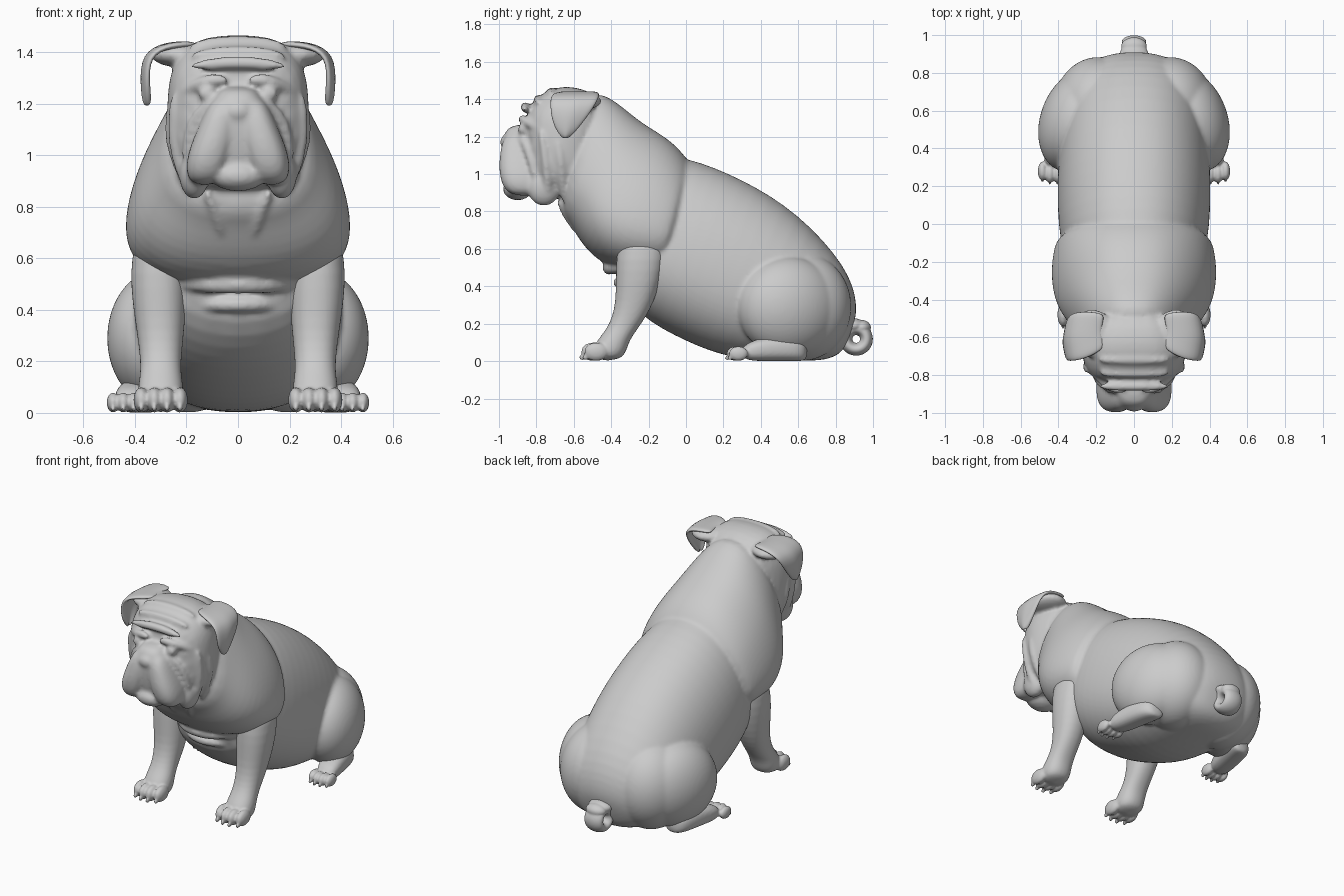
import bpy, bmesh, math
from mathutils import Matrix, Vector

cube = bpy.data.objects.get("Cube")
if cube:
    bpy.data.objects.remove(cube, do_unlink=True)

grey = bpy.data.materials.new("clay_grey")
grey.use_nodes = True
COLOUR = (.6, .6, .6, 1)
grey.diffuse_color = COLOUR
for node in grey.node_tree.nodes:
    if node.type == 'BSDF_PRINCIPLED':
        node.inputs["Base Color"].default_value = COLOUR


def power(value, exponent):
    return math.copysign(abs(value) ** exponent, value)


def loft(bm, rings, squareness=1, droop=0, count=24):
    """Skin rings of (centre, side axis, up axis); droop widens the lower half."""
    loops = []
    for centre, side, up in rings:
        loop = []
        for i in range(count):
            angle = math.tau * i / count
            across = power(math.sin(angle), squareness)
            height = power(math.cos(angle), squareness)
            loop.append(bm.verts.new(Vector(centre) + Vector(up) * height
                                     + Vector(side) * across * (1 - droop * height)))
        loops.append(loop)
    for a, b in zip(loops, loops[1:]):
        for i in range(count):
            j = (i + 1) % count
            bm.faces.new((a[i], a[j], b[j], b[i]))
    bm.faces.new(loops[0])
    bm.faces.new(loops[-1])


def trunk(bm, spec, squareness, droop):
    """Rings given by upper point, lower point (y, z) and half width."""
    rings = []
    for top_y, top_z, low_y, low_z, width in spec:
        top, low = Vector((0, top_y, top_z)), Vector((0, low_y, low_z))
        rings.append(((top + low) / 2, (width, 0, 0), (top - low) / 2))
    loft(bm, rings, squareness, droop)


def limb(bm, spec, side=1, squareness=.9):
    """Horizontal rings of x, y, z and two radii."""
    rings = [((side * x, y, z), (wide, 0, 0), (0, deep, 0)) for x, y, z, wide, deep in spec]
    loft(bm, rings, squareness)


def fold(bm, points, radius):
    """Rounded skin roll along a few points, thin at both ends."""
    points = [Vector(point) for point in points]
    last = len(points) - 1
    rings = []
    for i, point in enumerate(points):
        along = (points[min(i + 1, last)] - points[max(i - 1, 0)]).normalized()
        side = along.orthogonal() if i == 0 else side - along * side.dot(along)
        side.normalize()
        size = radius / 2 if i in (0, last) else radius
        rings.append((point, side * size, along.cross(side) * size))
    loft(bm, rings, count=10)


def blob(bm, centre, radii, turn=0):
    matrix = (Matrix.Translation(centre) @ Matrix.Rotation(math.radians(turn), 4, 'Z')
              @ Matrix.Diagonal((*radii, 1)))
    bmesh.ops.create_uvsphere(bm, u_segments=20, v_segments=14, radius=1, matrix=matrix)


def toes(bm, x, y, spacing):
    """Four toes with claws, the middle two set forward."""
    for i in range(4):
        toe_x = x + (i - 1.5) * spacing
        toe_y = y - (spacing / 3 if i in (1, 2) else 0)
        blob(bm, (toe_x, toe_y, spacing), (spacing * .62, spacing * 1.3, spacing))
        blob(bm, (toe_x, toe_y - spacing * 1.15, spacing * .4),
             (spacing * .22, spacing * .36, spacing * .32))


def finish(name, bm, voxel=0, mirror=False, thick=0, relax=4):
    bmesh.ops.recalc_face_normals(bm, faces=bm.faces)
    mesh = bpy.data.meshes.new(name)
    bm.to_mesh(mesh)
    bm.free()
    mesh.materials.append(grey)
    mesh.polygons.foreach_set("use_smooth", [True] * len(mesh.polygons))
    ob = bpy.data.objects.new(name, mesh)
    bpy.context.collection.objects.link(ob)
    if thick:
        mod = ob.modifiers.new("thickness", 'SOLIDIFY')
        mod.thickness, mod.offset = thick, 0
    mod = ob.modifiers.new("rounding", 'SUBSURF')
    mod.levels = mod.render_levels = 2
    if voxel:
        mod = ob.modifiers.new("fuse", 'REMESH')
        mod.mode, mod.voxel_size, mod.use_smooth_shade = 'VOXEL', voxel, True
        mod = ob.modifiers.new("relax", 'SMOOTH')
        mod.factor, mod.iterations = .5, relax
    if mirror:
        ob.modifiers.new("mirror", 'MIRROR').use_mirror_merge = False


# Body: barrel torso, shoulder mantle, haunches and head fused into one skin
body = bmesh.new()
trunk(body, [(.9, .2, .85, .05, .1), (.92, .3, .75, 0, .25), (.87, .5, .6, 0, .35),
             (.6, .8, .25, 0, .4), (.3, .98, 0, .1, .41), (0, 1.1, -.25, .23, .39),
             (-.2, 1.1, -.43, .46, .3)], squareness=.9, droop=.1)
trunk(body, [(.05, 1, -.1, .5, .36), (0, 1.1, -.15, .46, .41), (-.1, 1.2, -.4, .48, .43),
             (-.25, 1.28, -.55, .6, .39), (-.4, 1.42, -.62, .74, .3),
             (-.55, 1.46, -.7, .8, .25)], squareness=.85, droop=.25)
# Skull
trunk(body, [(-.4, 1.4, -.5, .85, .2), (-.6, 1.48, -.6, .85, .28),
             (-.74, 1.46, -.72, .87, .28), (-.88, 1.35, -.85, .9, .2)],
      squareness=.7, droop=0)
# Muzzle, nose and chin
limb(body, [(0, -.84, 1.27, .07, .1), (0, -.86, 1.2, .11, .13),
            (0, -.85, 1, .19, .12), (0, -.83, .9, .16, .1)], squareness=.75)
blob(body, (0, -.95, 1.17), (.06, .045, .045))
blob(body, (0, -.9, .92), (.11, .08, .06))
# Chest rolls and forehead wrinkles
steps = [i / 2 for i in range(-2, 3)]
for y, z, width, radius in ((-.48, .6, .34, .05), (-.42, .5, .24, .04), (-.37, .42, .2, .03)):
    fold(body, [(t * width, y + t * t * width / 2, z) for t in steps], radius)
for i in range(3):
    fold(body, [(t * .19, -.72 - i * .07, 1.44 - i * .04 - t * t / 60) for t in steps], .026)
for s in (-1, 1):
    # Hanging lips that part below the nose
    limb(body, [(.05, -.87, 1.24, .05, .1), (.08, -.88, 1.1, .08, .12),
                (.12, -.88, .97, .09, .12), (.13, -.86, .88, .06, .09)], s, squareness=.8)
    # Cheek flews, eyes and ear roots
    blob(body, (s * .17, -.76, .93), (.06, .09, .1))
    blob(body, (s * .12, -.87, 1.24), (.035, .03, .03))
    blob(body, (s * .22, -.58, 1.39), (.12, .13, .05))
    # Haunch: thigh turned outward and rounded buttock behind it
    blob(body, (s * .3, .55, .29), (.2, .29, .27), turn=s * 20)
    blob(body, (s * .19, .62, .29), (.24, .27, .29))
    # Brow, under-eye and cheek folds
    fold(body, [(s * .03, -.88, 1.29), (s * .12, -.88, 1.3), (s * .24, -.77, 1.23)], .03)
    fold(body, [(s * .08, -.9, 1.22), (s * .18, -.84, 1.15), (s * .21, -.8, .95)], .03)
    for back in (0, .08):
        fold(body, [(s * .25, -.78 + back, 1.24), (s * (.25 + back / 4), -.75 + back, 1.1),
                    (s * .23, -.74 + back, .96), (s * .18, -.73 + back, .84)], .028)
    # Throat folds running down to the chest
    fold(body, [(s * .13, -.69, .87), (s * .07, -.62, .75), (s * .05, -.53, .64)], .03)
finish("body", body, voxel=.012)

# Folded ears
ears = bmesh.new()
rows = []
for x, z, back, front in ((.17, 1.43, -.47, -.66), (.28, 1.43, -.46, -.72),
                          (.37, 1.39, -.47, -.73), (.37, 1.27, -.55, -.72),
                          (.36, 1.19, -.63, -.66)):
    rows.append([ears.verts.new((x - abs(t) / 50, (back + front - t * (back - front)) / 2, z))
                 for t in steps])
for a, b in zip(rows, rows[1:]):
    for i in range(len(steps) - 1):
        ears.faces.new((a[i], a[i + 1], b[i + 1], b[i]))
finish("ears", ears, mirror=True, thick=.026)

# Front legs and paws
leg = bmesh.new()
limb(leg, [(.3, -.22, .75, .08, .12), (.31, -.24, .55, .12, .14), (.3, -.27, .3, .09, .1),
           (.3, -.34, .17, .075, .08), (.3, -.4, .1, .09, .09), (.3, -.42, 0, .09, .09)])
toes(leg, .3, -.48, spacing=.05)
finish("front_legs", leg, voxel=.008, mirror=True)

# Hind feet, flat on the ground and turned outward
foot = bmesh.new()
loft(foot, [((x, y, z), (wide, 0, 0), (0, 0, z)) for x, y, z, wide in
            ((.34, .65, .05, .05), (.36, .6, .065, .08),
             (.39, .45, .07, .08), (.42, .29, .045, .07))], squareness=.8)
toes(foot, .425, .28, spacing=.04)
finish("hind_feet", foot, voxel=.008, mirror=True)

# Stubby curled tail with a small hole through the curl
tail = bmesh.new()
COUNT = 20
curl = []
for i in range(COUNT):
    around = math.tau * i / COUNT
    curl.append([])
    for j in range(COUNT):
        tube = math.tau * j / COUNT
        reach = .056 + .035 * math.cos(tube)
        curl[i].append(tail.verts.new((.066 * math.sin(tube), .91 + reach * math.cos(around),
                                       .118 + reach * math.sin(around))))
for i in range(COUNT):
    for j in range(COUNT):
        tail.faces.new((curl[i - 1][j - 1], curl[i][j - 1], curl[i][j], curl[i - 1][j]))
blob(tail, (0, .89, .19), (.08, .07, .04))
blob(tail, (0, .94, .18), (.07, .05, .04))
finish("tail", tail, voxel=.006)
